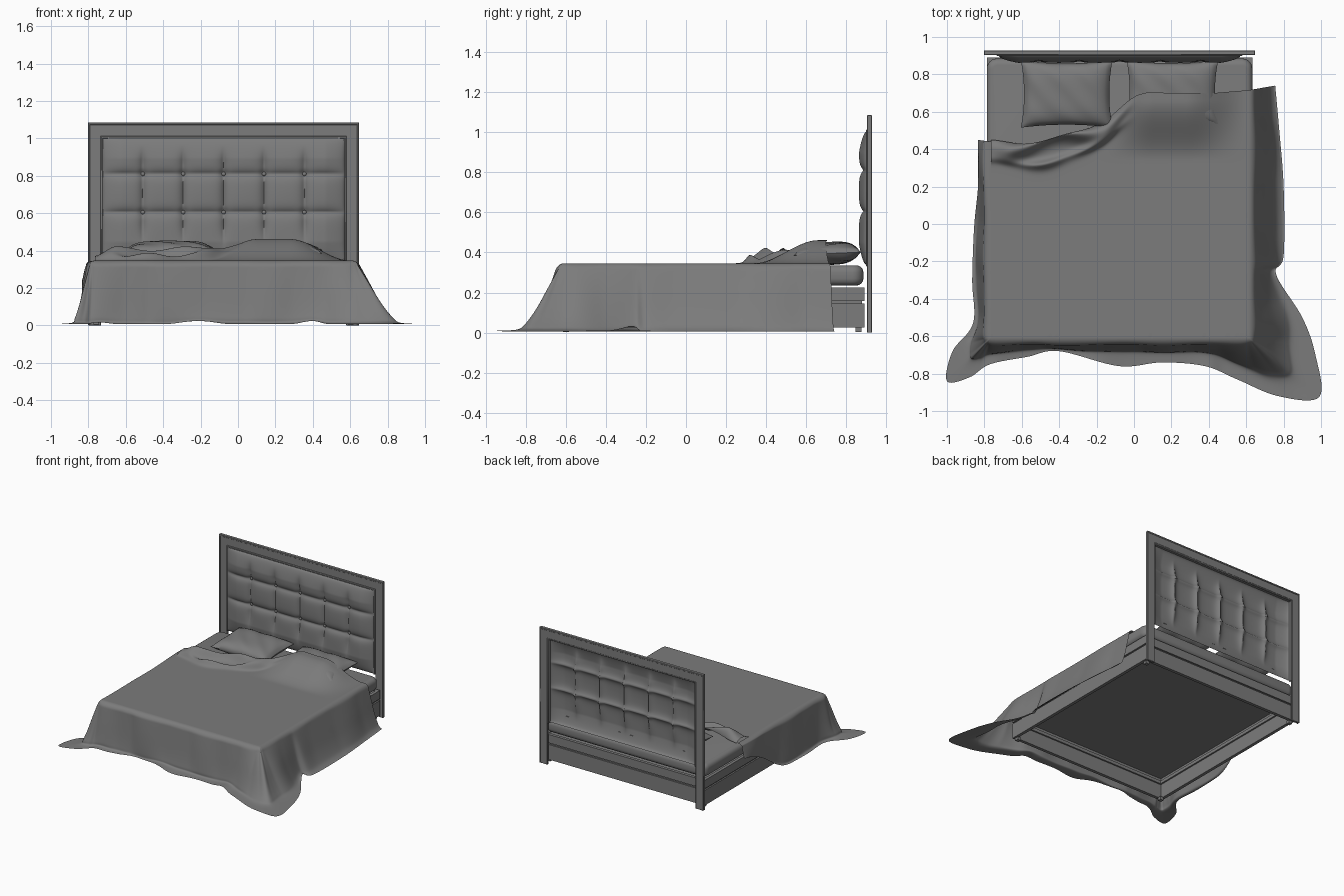
import bpy, bmesh, math
from math import sin, cos, pi, exp, hypot
from mathutils import Vector

cube = bpy.data.objects.get("Cube")
if cube:
    bpy.data.objects.remove(cube)

GREY = (0.2, 0.2, 0.2, 1)
mat = bpy.data.materials.new("soft_grey")
mat.use_nodes = True
mat.diffuse_color = GREY
mat.node_tree.nodes["Principled BSDF"].inputs["Base Color"].default_value = GREY

CX = -0.077            # centre line of the bed
TOP = 0.346            # height of the made-up surface


def finish(name, bm, smooth=40):
    me = bpy.data.meshes.new(name)
    bm.to_mesh(me)
    bm.free()
    ob = bpy.data.objects.new(name, me)
    bpy.context.collection.objects.link(ob)
    me.materials.append(mat)
    bpy.ops.object.select_all(action='DESELECT')
    ob.select_set(True)
    bpy.context.view_layer.objects.active = ob
    bpy.ops.object.shade_smooth_by_angle(angle=math.radians(smooth))
    return ob


def box(name, x, y, z, bevel=0.0, corner=0.0):
    """Box with bevelled edges and, if asked, rounded upright corners"""
    bm = bmesh.new()
    bmesh.ops.create_cube(bm, size=1)
    for v in bm.verts:
        v.co = [lo + (c + 0.5) * (hi - lo) for c, (lo, hi) in zip(v.co, (x, y, z))]
    if corner:
        upright = [e for e in bm.edges if abs(e.verts[0].co.z - e.verts[1].co.z) > 0.01]
        bmesh.ops.bevel(bm, geom=upright, offset=corner, segments=6, profile=0.5, affect='EDGES')
        rims = [e for e in bm.edges if abs(e.verts[0].co.z - e.verts[1].co.z) < 0.01]
        bmesh.ops.bevel(bm, geom=rims, offset=bevel, segments=4, profile=0.5, affect='EDGES')
    elif bevel:
        bmesh.ops.bevel(bm, geom=bm.edges[:], offset=bevel, segments=1, affect='EDGES')
    return finish(name, bm)


def sheet(bm, nu, nv, func):
    """Grid of quads from a function of u, v in 0..1"""
    rows = [[bm.verts.new(func(i / nu, j / nv)) for j in range(nv + 1)]
            for i in range(nu + 1)]
    for a, b in zip(rows, rows[1:]):
        for j in range(nv):
            bm.faces.new((a[j], b[j], b[j + 1], a[j + 1]))


def spline(pts, t):
    """Catmull-Rom through tuples, t in 0..1"""
    n = len(pts) - 1
    k = min(int(t * n), n - 1)
    f = t * n - k
    a, b, c, d = (Vector(pts[min(max(k + o, 0), n)]) for o in (-1, 0, 1, 2))
    return b + 0.5 * f * (c - a + f * (2 * a - 5 * b + 4 * c - d + f * (3 * (b - c) + d - a)))


def step(a, b, x):
    t = min(max((x - a) / (b - a), 0), 1)
    return t * t * (3 - 2 * t)


# Headboard: side posts, top bar, outer lip and inner bead
for side, name in ((-1, "right"), (1, "left")):
    def span(a, b):
        return sorted((CX + side * a, CX + side * b))
    box(name + "_post", span(0.655, 0.722), (0.907, 0.925), (0, 1.08), 0.002)
    box(name + "_post_lip", span(0.714, 0.724), (0.903, 0.928), (0, 1.085), 0.002)
    box(name + "_bead", span(0.645, 0.657), (0.898, 0.925), (0.33, 1.012), 0.003)
box("top_bar", (CX - 0.72, CX + 0.72), (0.907, 0.925), (1.01, 1.08), 0.002)
box("top_lip", (CX - 0.724, CX + 0.724), (0.903, 0.928), (1.072, 1.085), 0.002)
box("top_bead", (CX - 0.657, CX + 0.657), (0.898, 0.925), (1.0, 1.013), 0.003)

# Tufted headboard panel with buttons
COL, ROWS = 0.216, (0.605, 0.81)


def tufted(u, v):
    x, z = CX - 0.65 + 1.3 * u, 0.335 + 0.67 * v
    k = min(max(round((x - CX) / COL), -2), 2)
    dx = abs(x - CX - k * COL)
    dz = min(abs(z - r) for r in ROWS)
    edge = (min(1, sin(pi * u) * 4) * min(1, sin(pi * v) * 2)) ** 0.5
    fade = step(0.38, 0.56, z) * (1 - step(0.84, 0.98, z))
    upright, level = exp(-dx / 0.022) * fade, 0.85 * exp(-dz / 0.022)
    crease = 1 - (1 - upright) * (1 - level)
    puff = 0.042 * (1 - 0.68 * crease) - 0.014 * exp(-(hypot(dx, dz) / 0.02) ** 2)
    return x, 0.904 - puff * edge, z


bm = bmesh.new()
sheet(bm, 156, 84, tufted)
finish("tufted_panel", bm, 80)
for k in range(-2, 3):
    for z in ROWS:
        bm = bmesh.new()
        bmesh.ops.create_uvsphere(bm, u_segments=12, v_segments=8, radius=0.011)
        for v in bm.verts:
            v.co = (v.co.x + CX + k * COL, v.co.y * 0.5 + 0.898, v.co.z + z)
        finish("button", bm)

# Hollow base: two tiers of rails, a slat panel and feet
X0, X1, Y0, Y1 = -0.787, 0.633, -0.628, 0.89
for tier, z, inset in (("lower", (0.025, 0.145), 0), ("middle", (0.14, 0.165), 0.012),
                       ("upper", (0.158, 0.225), 0)):
    a, b, c, d = X0 + inset, X1 - inset, Y0 + inset, Y1 - inset
    w = 0.025
    box(tier + "_right_rail", (a, a + w), (c, d), z)
    box(tier + "_left_rail", (b - w, b), (c, d), z)
    box(tier + "_foot_rail", (a, b), (c, c + w), z)
    box(tier + "_head_rail", (a, b), (d - w, d), z)
box("slat_panel", (X0 + 0.01, X1 - 0.01), (Y0 + 0.01, Y1 - 0.01), (0.19, 0.22))
for x in (X0 + 0.03, X1 - 0.03):
    for y in (Y0 + 0.03, Y1 - 0.03):
        box("base_foot", (x - 0.015, x + 0.015), (y - 0.015, y + 0.015), (0.004, 0.03))

# Mattress
box("mattress", (X0, X1), (Y0, Y1 - 0.005), (0.235, 0.336), 0.035, 0.055)


# Pillows with pinched corners
def pillow(name, cx, cy, w, d, h):
    bm = bmesh.new()
    for side in (1, -1):
        def skin(u, v):
            a, b = 2 * u - 1, 2 * v - 1
            full = max(0, (1 - a ** 4) * (1 - b ** 4)) ** 0.6
            x = cx + w * a * (1 - 0.07 * (1 - b * b))
            y = cy + d * b * (1 - 0.09 * (1 - a * a))
            wrinkle = 0.003 * sin(9 * a + 6 * b) * full
            return x, y, 0.394 + 0.008 * b + side * h * full + wrinkle
        sheet(bm, 32, 28, skin)
    bmesh.ops.remove_doubles(bm, verts=bm.verts[:], dist=0.0005)
    bmesh.ops.recalc_face_normals(bm, faces=bm.faces[:])
    finish(name, bm, 60)


pillow("right_pillow", -0.36, 0.695, 0.245, 0.18, 0.055)
pillow("left_pillow", 0.205, 0.705, 0.245, 0.17, 0.05)

# Blanket top: turned-back edge, folds and the swell over the covered pillow
HEAD = [(-0.8, 0.45), (-0.6, 0.43), (-0.4, 0.48), (-0.2, 0.54), (-0.03, 0.69),
        (0.2, 0.7), (0.42, 0.7), (0.647, 0.715)]
ROUND = 0.042          # shoulder radius where the blanket turns down
LEFT, RIGHT, FOOT = -0.765, 0.61, -0.606


def blanket_top(u, v):
    p = spline(HEAD, u)
    x, head = LEFT + (RIGHT - LEFT) * u, p.y
    y = FOOT + (head - FOOT) * (1 - (1 - v) ** 1.7)
    d = head - y
    swell = step(-0.2, 0.1, x) * (1 - step(0.28, 0.6, x)) * step(0.34, 0.66, y)
    loose = 1 - step(-0.15, 0.02, x)
    twist = 0.02 * sin(x * 11)
    upper = (0.064 + 0.012 * sin(x * 17)) * exp(-((d + twist - 0.03) / 0.032) ** 2)
    lower = (0.032 + 0.01 * sin(x * 23)) * exp(-((d - twist - 0.11) / 0.028) ** 2)
    edge = step(0, 0.12, x - LEFT) * 0.6 + 0.4
    curl = 0.02 * loose * sin(d * 50) * exp(-d * 12)
    return x, y + curl, TOP + 0.115 * swell + (upper + lower) * loose * edge


bm = bmesh.new()
sheet(bm, 110, 90, blanket_top)

# Blanket drape: top edge x, y, hem x, y and the share of the spread at floor contact
A, B = (LEFT, FOOT), (RIGHT, FOOT)
DRAPE = [
    (LEFT, 0.44, -0.835, 0.45, 0.9), (LEFT, 0.2, -0.835, 0.2, 0.8),
    (LEFT, -0.05, -0.855, -0.02, 0.7), (LEFT, -0.3, -0.865, -0.3, 0.7),
    (LEFT, -0.55, -0.86, -0.53, 0.6), (*A, -0.97, -0.68, 0.5),
    (*A, -1.0, -0.84, 0.45), (*A, -0.88, -0.82, 0.5),
    (-0.74, FOOT, -0.77, -0.75, 0.5), (-0.55, FOOT, -0.57, -0.71, 0.5),
    (-0.4, FOOT, -0.4, -0.68, 0.6), (-0.08, FOOT, -0.08, -0.76, 0.4),
    (0.15, FOOT, 0.15, -0.74, 0.45), (0.38, FOOT, 0.38, -0.76, 0.45),
    (0.56, FOOT, 0.55, -0.83, 0.6), (*B, 0.77, -0.92, 0.7),
    (*B, 0.99, -0.925, 0.64), (*B, 0.97, -0.7, 0.65),
    (RIGHT, -0.5, 0.9, -0.5, 0.75), (RIGHT, -0.28, 0.76, -0.27, 0.9),
    (RIGHT, -0.15, 0.8, -0.17, 0.9), (RIGHT, 0.2, 0.8, 0.2, 0.9),
    (RIGHT, 0.5, 0.775, 0.52, 0.9), (RIGHT, 0.715, 0.755, 0.74, 0.9)]


def drape(u, v):
    tx, ty, hx, hy, foot = spline(DRAPE, u)
    start = Vector((min(max(tx, LEFT), RIGHT), max(ty, FOOT)))
    spread = Vector((hx, hy)) - start
    out = spread.normalized()
    # Rounded shoulder first, then the fall to the floor and the loose hem
    if v < 0.2:
        a = v / 0.2 * pi / 2 * 0.8
        reach, z = ROUND * sin(a), TOP - ROUND * (1 - cos(a))
    else:
        a = pi / 2 * 0.8
        near, high = ROUND * sin(a), TOP - ROUND * (1 - cos(a))
        fall = [(0, 1), (0.24 * foot, 0.7), (0.53 * foot, 0.35), (0.8 * foot, 0.11),
                (foot, 0.02), (1, 0)]
        h, drop = spline(fall, (v - 0.2) / 0.8)
        reach = near + (spread.length - near) * h
        z = 0.007 + max(drop, 0) * (high - 0.007)
    p = start + out * (reach + max(0.01 * sin(u * 75) * sin(pi * v) ** 2, -0.002))
    lift = 0.018 * max(0, sin(u * 58)) ** 3 * v * v * step(0.3, 0.4, u) * (1 - step(0.6, 0.7, u))
    lift += 0.025 * v * v * exp(-((u - 0.826) / 0.014) ** 2)
    # The pulled-back corner by the pillow hangs short of the floor
    hang = 0.3 + 0.7 * step(0, 0.1, u)
    return p.x, p.y, TOP - (TOP - z) * hang + lift


sheet(bm, 220, 40, drape)
bmesh.ops.remove_doubles(bm, verts=bm.verts[:], dist=0.0008)
bmesh.ops.recalc_face_normals(bm, faces=bm.faces[:])
finish("blanket", bm, 70)
